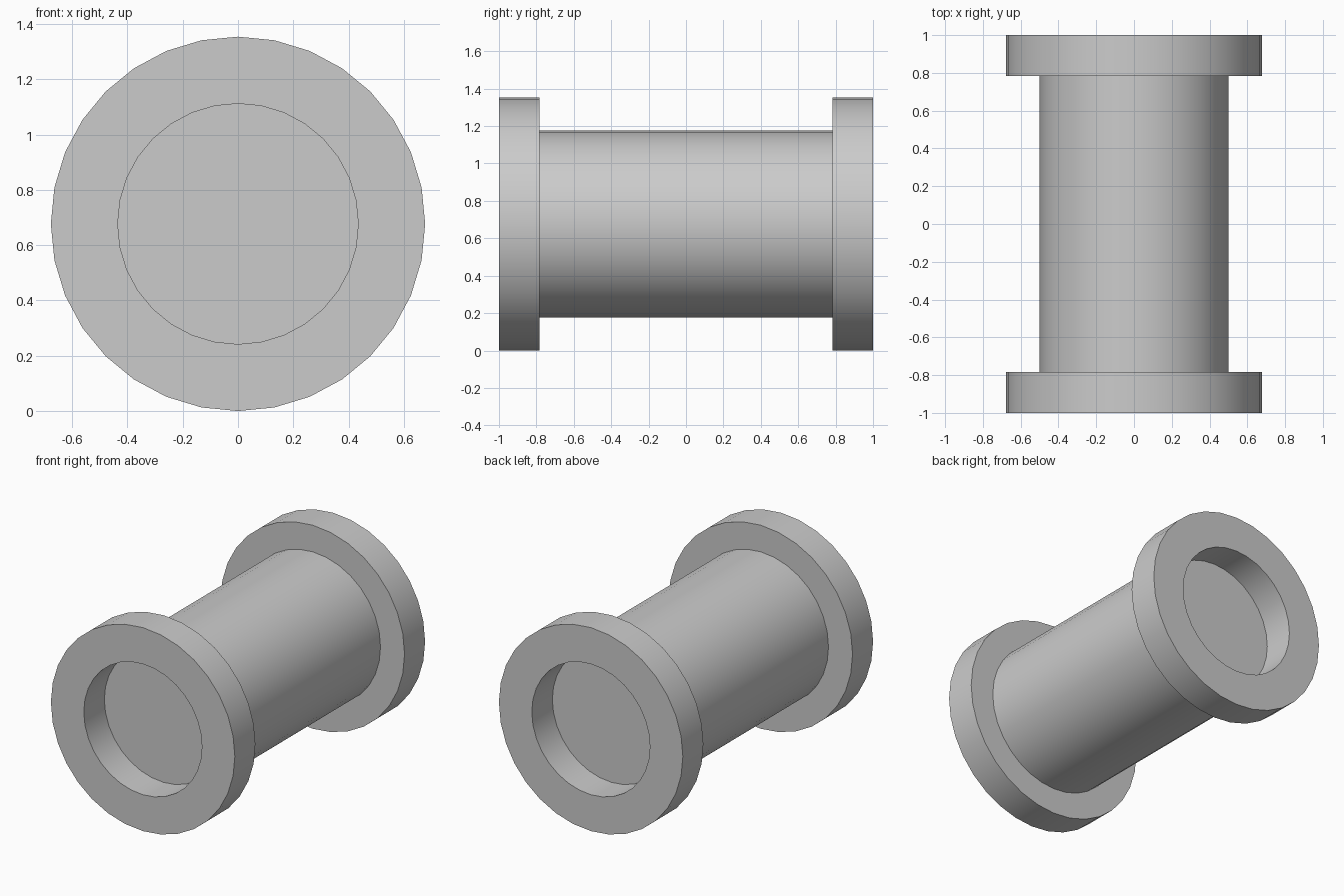
import bpy, bmesh
from math import cos, sin, pi

if "Cube" in bpy.data.objects:
    bpy.data.objects.remove(bpy.data.objects["Cube"])

SIDES = 32
RADIUS = 0.677        # flange radius, also axis height
BORE = 0.435
BARREL = 0.5
INNER, OUTER = 0.784, 1.0


def lathe(name, profile, closed):
    """Turn a (radius, y) profile about the y axis; open profiles get end caps."""
    bm = bmesh.new()
    rings = [[bm.verts.new((r * sin(2 * pi * i / SIDES), y,
                            RADIUS + r * cos(2 * pi * i / SIDES)))
              for i in range(SIDES)] for r, y in profile]
    pairs = list(zip(rings, rings[1:]))
    if closed:
        pairs.append((rings[-1], rings[0]))
    else:
        bm.faces.new(rings[0])
        bm.faces.new(rings[-1])
    for a, b in pairs:
        for i in range(SIDES):
            j = (i + 1) % SIDES
            bm.faces.new((a[i], a[j], b[j], b[i]))
    bmesh.ops.recalc_face_normals(bm, faces=bm.faces)
    mesh = bpy.data.meshes.new(name)
    bm.to_mesh(mesh)
    bm.free()
    obj = bpy.data.objects.new(name, mesh)
    bpy.context.collection.objects.link(obj)
    bpy.ops.object.select_all(action='DESELECT')
    obj.select_set(True)
    bpy.context.view_layer.objects.active = obj
    bpy.ops.object.shade_smooth_by_angle(angle=pi / 6)
    return obj


# Central barrel, whose ends close the flange bores
lathe("barrel", [(BARREL, -INNER), (BARREL, INNER)], closed=False)

# Ring flanges at both ends
for name, s in (("front_flange", -1), ("back_flange", 1)):
    lathe(name, [(BORE, s * INNER), (RADIUS, s * INNER),
                 (RADIUS, s * OUTER), (BORE, s * OUTER)], closed=True)
